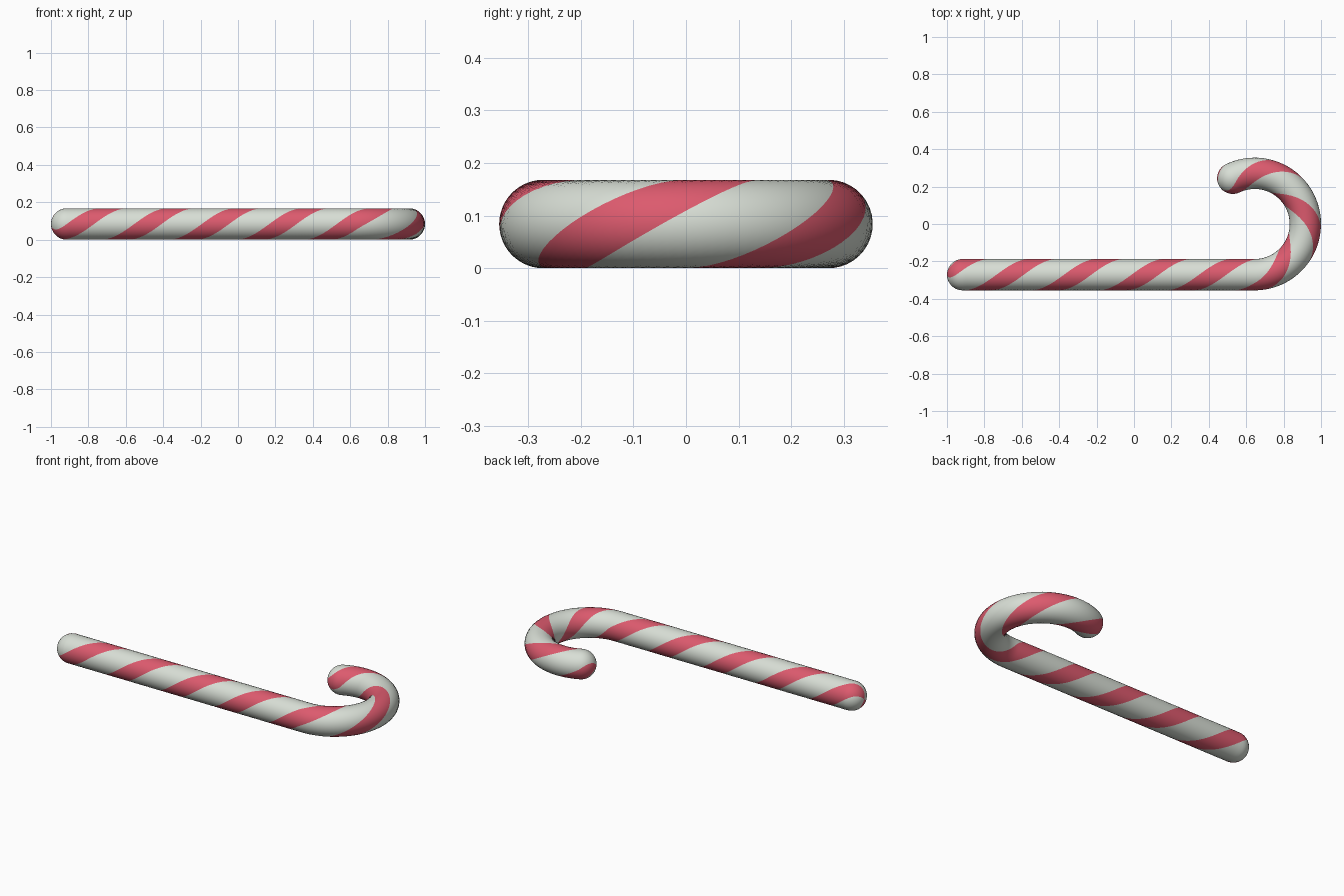
import bpy, bmesh, math
from mathutils import Vector

if "Cube" in bpy.data.objects:
    bpy.data.objects.remove(bpy.data.objects["Cube"])

R = 0.084            # cane thickness (radius)
BEND = 0.271         # hook radius along the centre line
CX = 0.645           # hook centre x
X0 = -0.916          # straight part starts here
END = CX + BEND * math.radians(205.5)   # path length at the tip
SPACING = 0.361      # distance between stripes
PHASE = -0.662       # a stripe centre on top of the cane
RED, WHITE = 8, 11   # segments per red and white band
RED_ANGLE = math.pi * 0.405


def material(name, rgb):
    m = bpy.data.materials.new(name)
    m.diffuse_color = (*rgb, 1)
    m.use_nodes = True
    m.node_tree.nodes["Principled BSDF"].inputs["Base Color"].default_value = m.diffuse_color
    return m


def frame(s):
    """Centre, heading and left direction at path position s."""
    if s <= CX:
        return Vector((s, -BEND, R)), Vector((1, 0, 0)), Vector((0, 1, 0))
    a = (s - CX) / BEND
    out = Vector((math.sin(a), -math.cos(a), 0))
    return Vector((CX, 0, R)) + out * BEND, Vector((math.cos(a), math.sin(a), 0)), -out


# angles round the section: red band, white band, twice
offsets, is_red = [], []
for half in range(2):
    base = half * math.pi - RED_ANGLE / 2
    for k in range(RED):
        offsets.append(base + RED_ANGLE * k / RED)
        is_red.append(True)
    for k in range(WHITE):
        offsets.append(base + RED_ANGLE + (math.pi - RED_ANGLE) * k / WHITE)
        is_red.append(False)
N = len(offsets)

# sections: (path position, offset along heading, radius)
CAP = 10
sections = []
for k in range(1, CAP):
    t = math.pi / 2 * k / CAP
    sections.append((X0, -R * math.cos(t), R * math.sin(t)))
STEPS = 150
for k in range(STEPS + 1):
    sections.append((X0 + (END - X0) * k / STEPS, 0, R))
for k in range(CAP - 1, 0, -1):
    t = math.pi / 2 * k / CAP
    sections.append((END, R * math.cos(t), R * math.sin(t)))

# twisted sweep, so the stripe edges follow the mesh
bm = bmesh.new()
up = Vector((0, 0, 1))
rings = []
for s, d, r in sections:
    c, head, left = frame(s)
    twist = math.pi * (s + d - PHASE) / SPACING
    rings.append([bm.verts.new(c + head * d + r * (up * math.cos(o + twist) + left * math.sin(o + twist)))
                  for o in offsets])
for a, b in zip(rings, rings[1:]):
    for j in range(N):
        k = (j + 1) % N
        f = bm.faces.new((a[j], b[j], b[k], a[k]))
        f.material_index = int(is_red[j])

# rounded end poles
for s, d, ring in ((X0, -R, rings[0]), (END, R, rings[-1])):
    c, head, left = frame(s)
    pole = bm.verts.new(c + head * d)
    for j in range(N):
        f = bm.faces.new((pole, ring[j], ring[(j + 1) % N]))
        f.material_index = int(is_red[j])

bmesh.ops.recalc_face_normals(bm, faces=bm.faces)
for f in bm.faces:
    f.smooth = True
mesh = bpy.data.meshes.new("candy_cane")
bm.to_mesh(mesh)
bm.free()
mesh.materials.append(material("sugar white", (0.69, 0.735, 0.67)))
mesh.materials.append(material("stripe red", (0.72, 0.103, 0.156)))
obj = bpy.data.objects.new("candy_cane", mesh)
bpy.context.collection.objects.link(obj)
